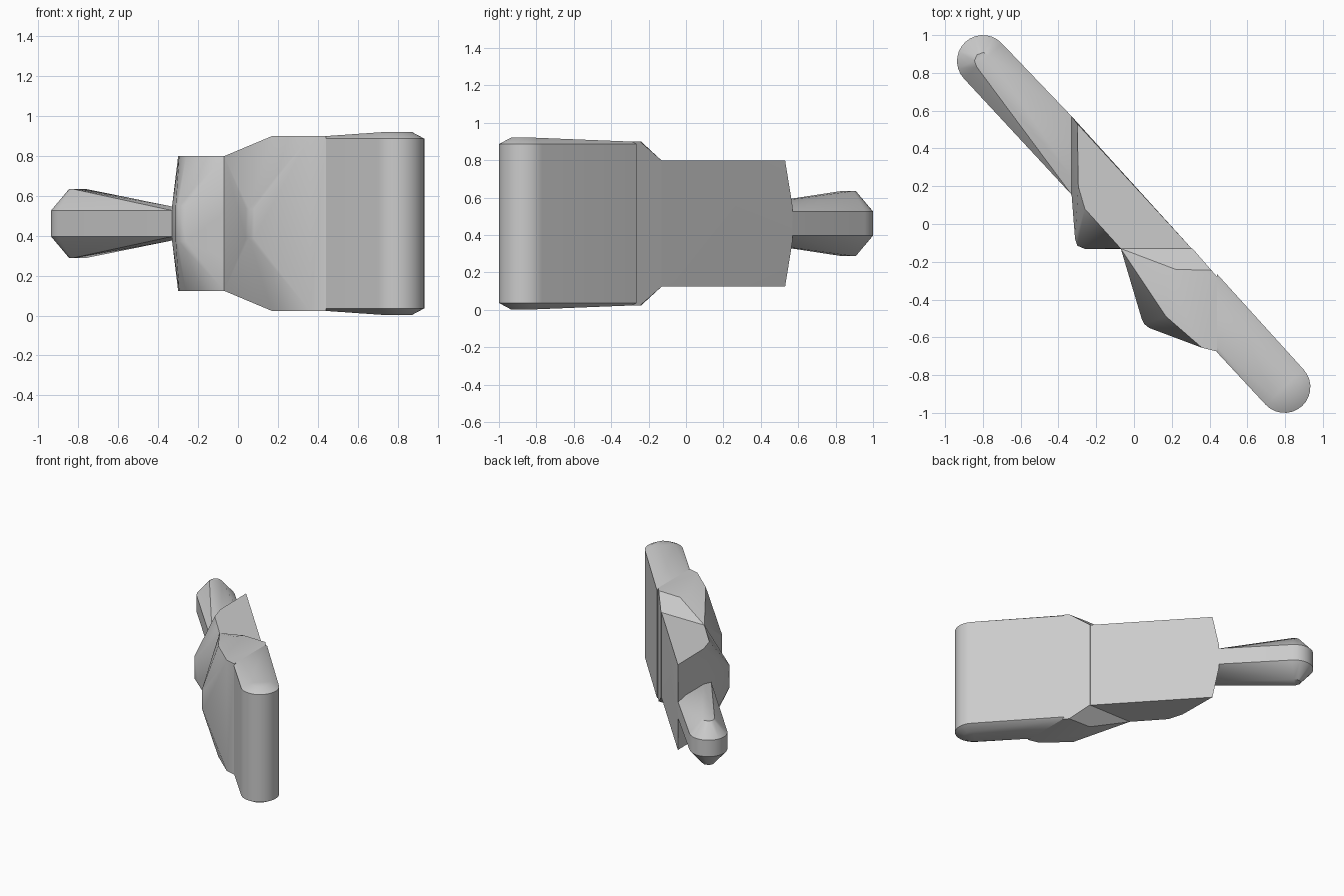
import bpy, bmesh, math

cube = bpy.data.objects.get("Cube")
if cube:
    bpy.data.objects.remove(cube, do_unlink=True)

MID = 0.461          # height of the horizontal symmetry plane
AXIS = math.atan2(-0.73, 0.68)

grey = bpy.data.materials.new("plain grey")
grey.use_nodes = True
colour = (0.6, 0.6, 0.6, 1)
grey.diffuse_color = colour
grey.node_tree.nodes["Principled BSDF"].inputs["Base Color"].default_value = colour


def ring(points, half_height):
    return [(x, y, half_height) for x, y in points]


def cap(cx, cy, radius, facing, steps=14):
    """Half circle around a capsule end."""
    angles = [facing - math.pi / 2 + math.pi * i / steps for i in range(steps + 1)]
    return [(cx + radius * math.cos(a), cy + radius * math.sin(a)) for a in angles]


def hull(name, points, bevel=0.0):
    """Convex solid from points mirrored above and below the middle plane."""
    bm = bmesh.new()
    for x, y, h in points:
        for side in (1, -1):
            bm.verts.new((x, y, MID + side * h))
    result = bmesh.ops.convex_hull(bm, input=bm.verts)
    bmesh.ops.delete(bm, geom=[v for v in bm.verts if not v.link_faces], context="VERTS")
    bmesh.ops.dissolve_limit(bm, angle_limit=0.02, verts=bm.verts, edges=bm.edges)
    bmesh.ops.recalc_face_normals(bm, faces=bm.faces)
    mesh = bpy.data.meshes.new(name)
    bm.to_mesh(mesh)
    bm.free()
    mesh.materials.append(grey)
    obj = bpy.data.objects.new(name, mesh)
    bpy.context.collection.objects.link(obj)
    if bevel:
        mod = obj.modifiers.new("soft edges", "BEVEL")
        mod.width, mod.segments, mod.limit_method = bevel, 2, "ANGLE"
    bpy.ops.object.select_all(action="DESELECT")
    obj.select_set(True)
    bpy.context.view_layer.objects.active = obj
    bpy.ops.object.shade_smooth_by_angle(angle=math.radians(30))
    return obj


# Tall panel with a rounded end
tip = (0.797, -0.863)
hull("front_panel",
     ring(cap(*tip, 0.137, AXIS), 0.425)
     + ring(cap(*tip, 0.075, AXIS, 6), 0.459)
     + ring([(0.44, -0.68), (0.44, -0.265)], 0.425)
     + ring([(0.44, -0.65), (0.44, -0.29)], 0.438))

# Wedge joining the tall panel to the body
hull("middle_wedge",
     ring([(-0.07, -0.13), (0.31, -0.13)], 0.337)
     + ring([(0.17, -0.30), (0.22, -0.24), (0.41, -0.245), (0.44, -0.28),
             (0.44, -0.675), (0.36, -0.655), (0.17, -0.49)], 0.438)
     + ring([(0.04, -0.50), (0.055, -0.53), (0.08, -0.55)], 0.075))

# Body with tapered flank
hull("rear_body",
     ring([(-0.30, 0.53), (0.31, -0.135), (-0.07, -0.13), (-0.26, 0.08),
           (-0.295, 0.2)], 0.337)
     + ring([(-0.33, 0.57), (-0.33, 0.15), (-0.312, -0.08),
             (-0.30, -0.115), (-0.26, -0.132)], 0.09))

# Handle flaring to a rounded grip
grip = (-0.80, 0.863)
hull("handle",
     ring(cap(*grip, 0.137, AXIS + math.pi), 0.065)
     + ring(cap(*grip, 0.045, AXIS + math.pi, 4), 0.174)
     + ring([(-0.33, 0.57), (-0.33, 0.155)], 0.065)
     + ring([(-0.33, 0.47), (-0.33, 0.25)], 0.085))
